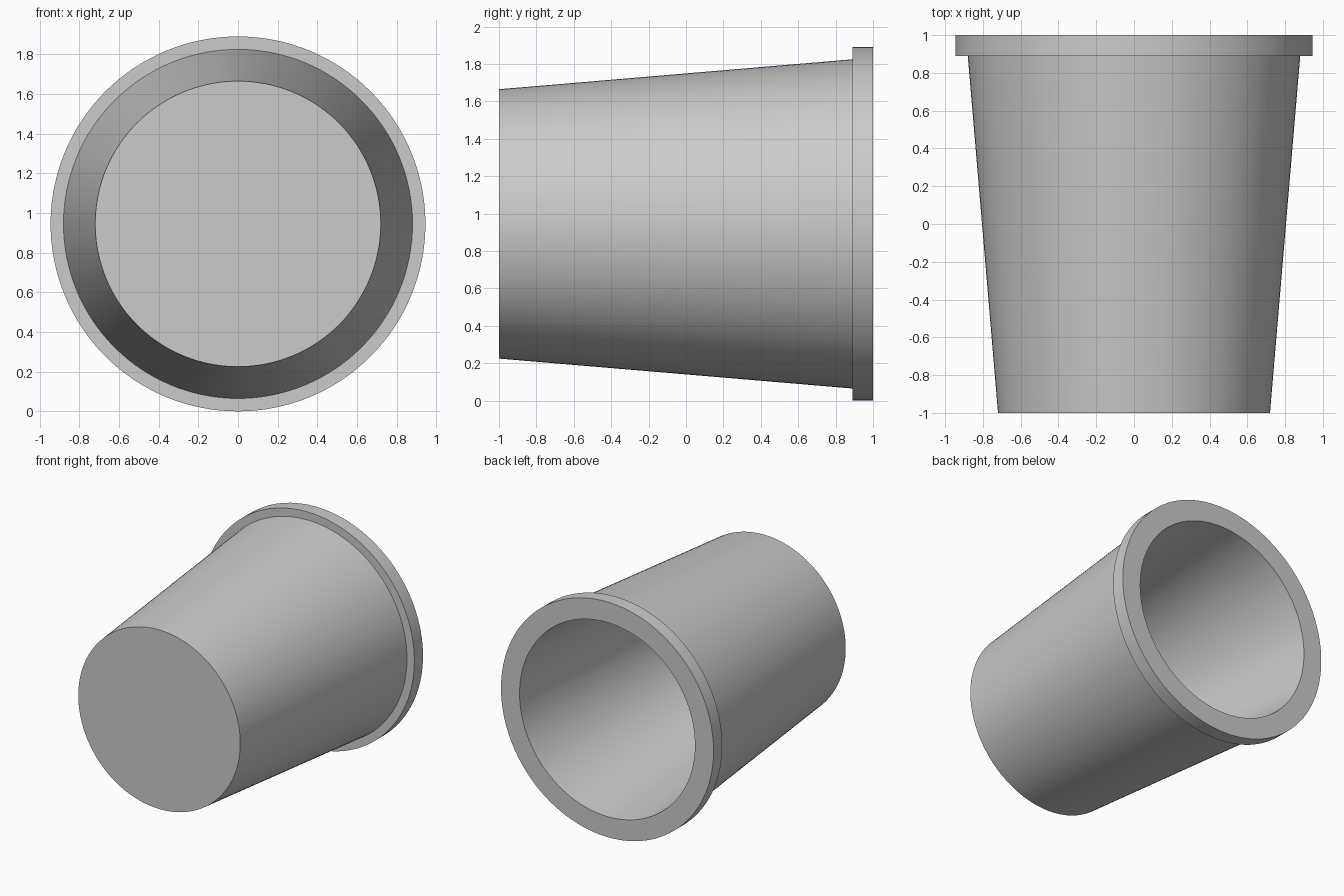
import bpy
import bmesh
import math
from mathutils import Matrix, Vector

cube = bpy.data.objects.get("Cube")
if cube:
    bpy.data.objects.remove(cube, do_unlink=True)

SIDES = 128
RIM_RADIUS = 0.945

# Plain grey material
grey = bpy.data.materials.new("light_grey")
grey.use_nodes = True
colour = (0.6, 0.6, 0.6, 1)
grey.diffuse_color = colour
grey.node_tree.nodes["Principled BSDF"].inputs["Base Color"].default_value = colour

# Cup wall as (radius, y): closed end, tapered side, stepped rim, hollow inside
profile = [
    (0, -1), (0.72, -1), (0.88, 0.89),
    (RIM_RADIUS, 0.89), (RIM_RADIUS, 1),
    (0.78, 1), (0.62, -0.89), (0, -0.89),
]

# Turn the profile around the y axis
bm = bmesh.new()
verts = [bm.verts.new((r, y, 0)) for r, y in profile]
edges = [bm.edges.new(pair) for pair in zip(verts, verts[1:])]
bmesh.ops.spin(bm, geom=verts + edges, cent=(0, 0, 0), axis=(0, 1, 0),
               angle=math.tau, steps=SIDES)
bmesh.ops.remove_doubles(bm, verts=bm.verts, dist=0.0001)
bmesh.ops.recalc_face_normals(bm, faces=bm.faces)

# Lay the cup on the ground
bmesh.ops.transform(bm, matrix=Matrix.Translation(Vector((0, 0, RIM_RADIUS))),
                    verts=bm.verts)

mesh = bpy.data.meshes.new("cup")
bm.to_mesh(mesh)
bm.free()
mesh.materials.append(grey)
cup = bpy.data.objects.new("cup", mesh)
bpy.context.collection.objects.link(cup)

# Smooth round walls with crisp edges at the rim and base
bpy.ops.object.select_all(action="DESELECT")
cup.select_set(True)
bpy.context.view_layer.objects.active = cup
bpy.ops.object.shade_smooth_by_angle(angle=math.radians(30))
